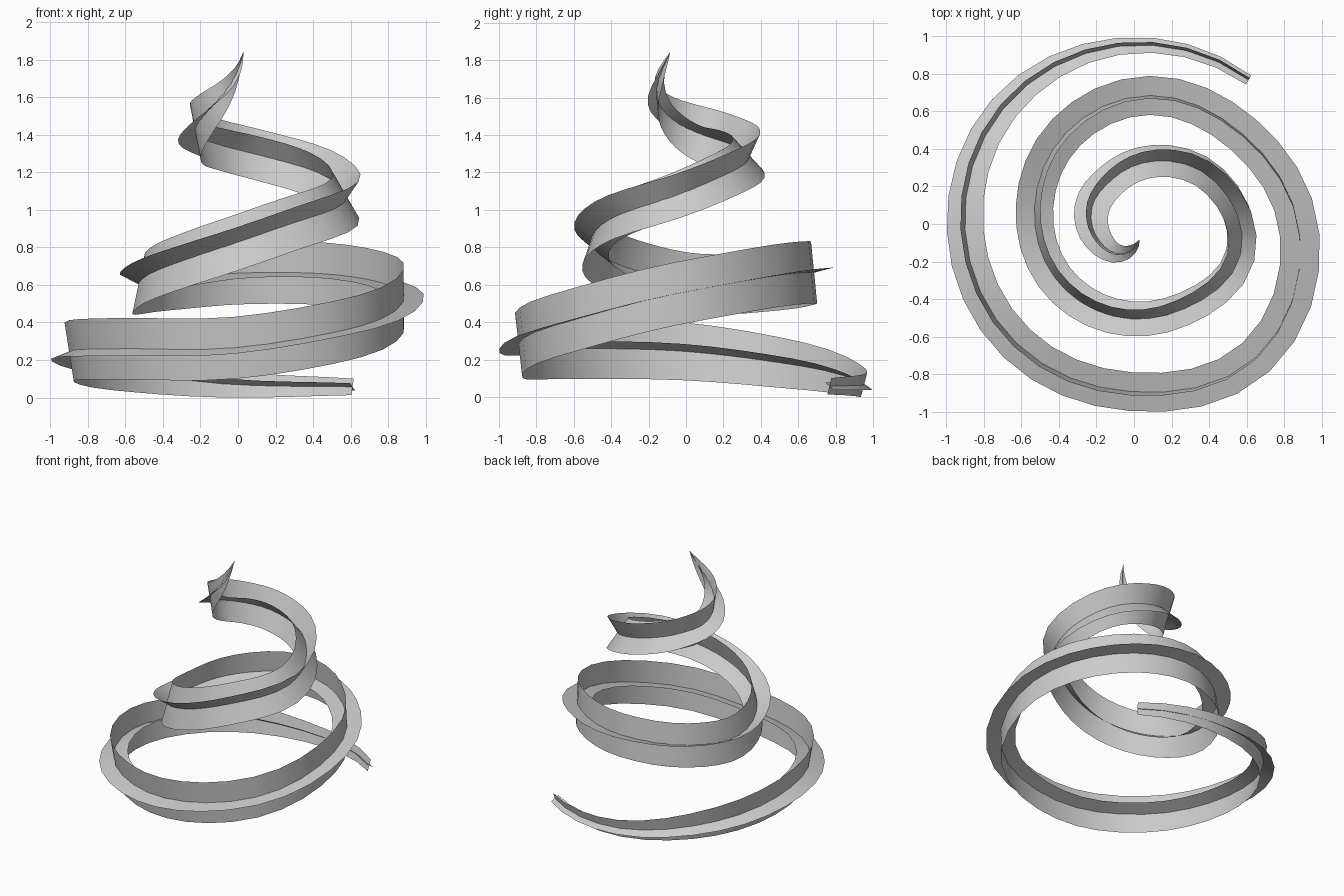
import bpy, math
from mathutils import Vector

if "Cube" in bpy.data.objects:
    bpy.data.objects.remove(bpy.data.objects["Cube"])

STRETCH = 1.6             # the whole spiral is stretched upward
START, STEP = 51.5, 43.5  # angle of the first path point, angle between points
SUB = 4                   # segments between path points

# Path points at even angles: radius, height, ribbon roll in degrees
PATH = [
    (.98, .067, 24), (.95, .083, 22), (.928, .175, 18), (.90, .255, 14),
    (.891, .27, 13), (.893, .275, 11), (.962, .39, 5), (.885, .56, -1),
    (.752, .657, -6), (.69, .675, -9), (.607, .637, -13), (.538, .613, -18),
    (.51, .69, -22), (.503, .80, -26), (.525, .93, -33), (.59, 1.05, -41),
    (.487, 1.205, -49), (.355, 1.30, -55), (.267, 1.36, -62), (.24, 1.41, -71),
    (.207, 1.495, -76), (.172, 1.63, -79), (.09, 1.85, -82),
]
FULL = .105
HEAD = [.03, .049, .082, .1]          # half widths growing from the lower end
TAIL = [.102, .099, .08, .048, .001]  # half widths shrinking to the tip
widths = HEAD + [FULL] * (len(PATH) - len(HEAD) - len(TAIL)) + TAIL
rows = [(START + STEP * i, *p, w) for i, (p, w) in enumerate(zip(PATH, widths))]


def smooth_path(rows):
    """Catmull-Rom interpolation of every column."""
    n = len(rows)
    ends = [tuple(2*a - b for a, b in zip(rows[i], rows[j])) for i, j in ((0, 1), (n - 1, n - 2))]
    ext = [ends[0]] + rows + [ends[1]]
    out = []
    for i in range(n - 1):
        for s in range(SUB):
            t = s / SUB
            out.append([.5 * (2*q + (r - p)*t + (2*p - 5*q + 4*r - w)*t*t + (3*q - p - 3*r + w)*t**3)
                        for p, q, r, w in zip(*ext[i:i + 4])])
    return out + [list(rows[-1])]


samples = smooth_path(rows)
centres = [Vector((r * math.cos(math.radians(a)), r * math.sin(math.radians(a)), z / STRETCH))
           for a, r, z, roll, half in samples]


def ribbon(name, turn):
    """Flat strip along the path, turned about the path direction."""
    verts = []
    for i, (_, _, _, roll, half) in enumerate(samples):
        tangent = (centres[min(i + 1, len(centres) - 1)] - centres[max(i - 1, 0)]).normalized()
        out = tangent.cross(Vector((0, 0, 1))).normalized()
        up = out.cross(tangent)
        a = math.radians(roll + turn)
        across = (up * math.cos(a) + out * math.sin(a)) * half
        for p in (centres[i] - across, centres[i] + across):
            verts.append((p.x, p.y, p.z * STRETCH))
    faces = [(2*i, 2*i + 2, 2*i + 3, 2*i + 1) for i in range(len(samples) - 1)]
    mesh = bpy.data.meshes.new(name)
    mesh.from_pydata(verts, [], faces)
    mesh.polygons.foreach_set("use_smooth", [True] * len(faces))
    obj = bpy.data.objects.new(name, mesh)
    bpy.context.collection.objects.link(obj)
    return obj


# Two crossing ribbons form the cross-shaped section
parts = [ribbon("upright_ribbon", 0), ribbon("flat_ribbon", 90)]

# Rest the spiral on the ground
low = min(v.co.z for o in parts for v in o.data.vertices)
for o in parts:
    for v in o.data.vertices:
        v.co.z -= low
